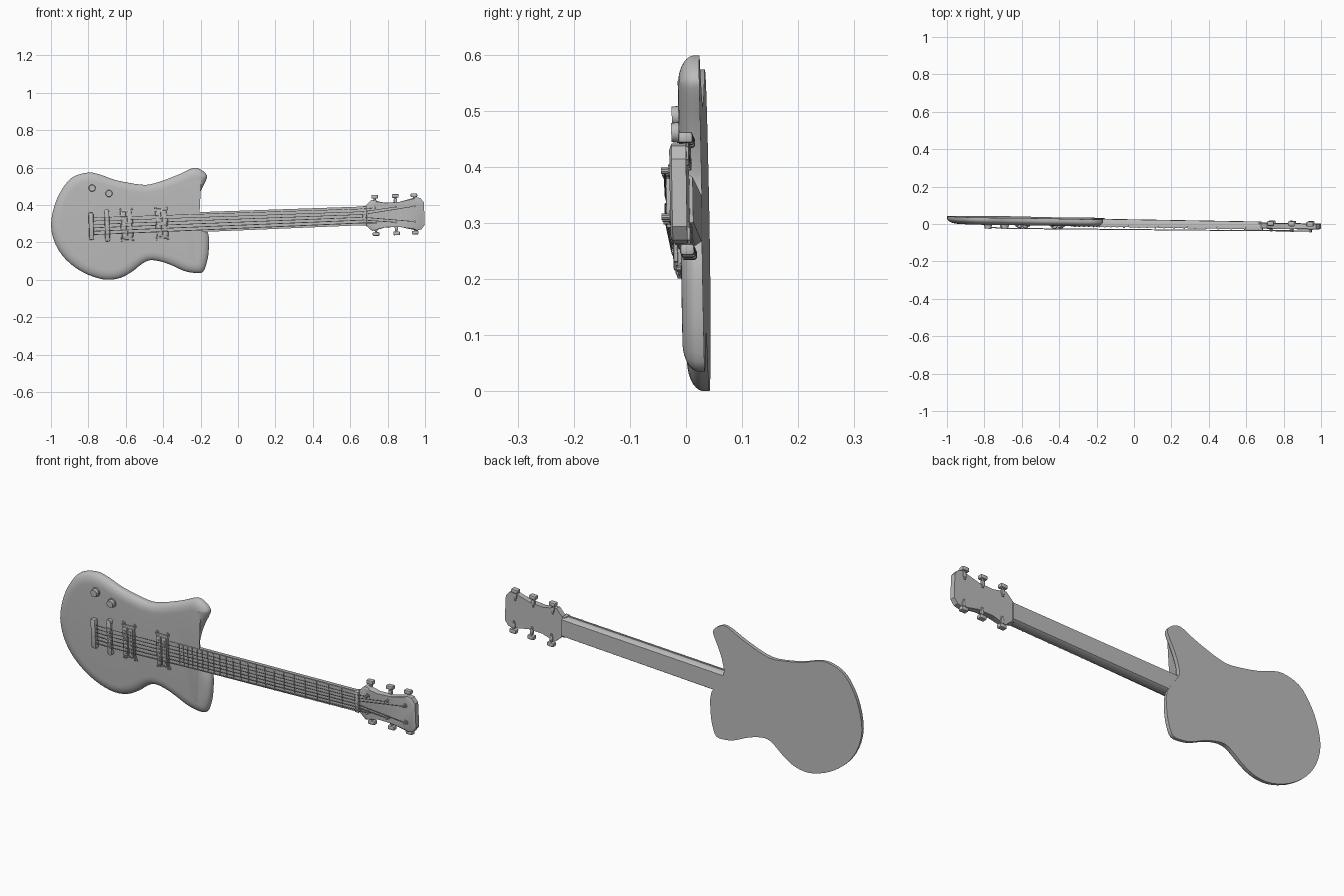
import bpy, bmesh, math
from mathutils import Matrix, Vector

cube = bpy.data.objects.get("Cube")
if cube:
    bpy.data.objects.remove(cube)

grey = bpy.data.materials.new("plain grey")
grey.use_nodes = True
grey.diffuse_color = (0.5, 0.5, 0.5, 1)
grey.node_tree.nodes["Principled BSDF"].inputs["Base Color"].default_value = grey.diffuse_color

# Frames: local (along, across, height above the back) to the leaning world pose
BODY = Matrix(((1, 0, 0, 0), (-.0165, -.0175, -1, .0306), (0, 1, 0, 0), (0, 0, 0, 1)))
NECK = BODY @ Matrix.Translation((0, .316, 0)) @ Matrix.Rotation(.038, 4, "Z")


def finish(bm, name, frame=NECK, angle=35):
    bmesh.ops.recalc_face_normals(bm, faces=bm.faces)
    mesh = bpy.data.meshes.new(name)
    bm.to_mesh(mesh)
    bm.free()
    mesh.transform(frame)
    mesh.materials.append(grey)
    obj = bpy.data.objects.new(name, mesh)
    bpy.context.collection.objects.link(obj)
    bpy.ops.object.select_all(action="DESELECT")
    obj.select_set(True)
    bpy.context.view_layer.objects.active = obj
    bpy.ops.object.shade_smooth_by_angle(angle=math.radians(angle))
    return obj


def box(bm, center, size, bevel=0):
    mat = Matrix.Translation(center) @ Matrix.Diagonal((*size, 1))
    verts = bmesh.ops.create_cube(bm, size=1, matrix=mat)["verts"]
    if bevel:
        edges = list({e for v in verts for e in v.link_edges})
        bmesh.ops.bevel(bm, geom=edges, offset=bevel, segments=2, affect="EDGES", profile=.5)


def rod(bm, a, b, r, r_end=None, sides=10):
    a, b = Vector(a), Vector(b)
    turn = (b - a).to_track_quat("Z", "Y").to_matrix().to_4x4()
    bmesh.ops.create_cone(bm, cap_ends=True, segments=sides, radius1=r,
                          radius2=r if r_end is None else r_end, depth=(b - a).length,
                          matrix=Matrix.Translation((a + b) / 2) @ turn)


def loft(bm, rings):
    loops = [[bm.verts.new(p) for p in ring] for ring in rings]
    n = len(loops[0])
    for low, high in zip(loops, loops[1:]):
        for i in range(n):
            j = (i + 1) % n
            bm.faces.new((low[i], low[j], high[j], high[i]))
    bm.faces.new(loops[0])
    bm.faces.new(loops[-1])


def smooth_outline(points, steps):
    pts, out = [Vector(p) for p in points], []
    for i, b in enumerate(pts):
        a, c, d = pts[i - 1], pts[(i + 1) % len(pts)], pts[(i + 2) % len(pts)]
        for k in range(steps):
            t = k / steps
            out.append(b + (c - a) * t / 2 + (2 * a - 5 * b + 4 * c - d) * t * t / 2
                       + (3 * b - a - 3 * c + d) * t ** 3 / 2)
    return out


def inset(ring, dist):
    n, moved = len(ring), []
    for i, p in enumerate(ring):
        d = (ring[(i + 1) % n] - ring[i - 1]).normalized()
        moved.append(p + Vector((d.y, -d.x)) * dist)
    return [moved[i] * .6 + (moved[i - 1] + moved[(i + 1) % n]) * .2 for i in range(n)]


# Body: flat back, upright rim, rounded front edge
outline = [(-1, .29), (-.98, .4), (-.94, .485), (-.885, .548), (-.8, .573), (-.73, .56),
           (-.655, .533), (-.516, .508), (-.446, .516), (-.366, .543), (-.3, .57),
           (-.238, .598), (-.195, .587), (-.166, .558), (-.172, .53), (-.2, .473),
           (-.222, .41), (-.225, .35), (-.16, .25), (-.157, .152), (-.168, .088),
           (-.19, .04), (-.238, .037), (-.29, .048), (-.356, .078), (-.42, .099),
           (-.473, .104), (-.516, .083), (-.564, .045), (-.628, .01), (-.7, 0),
           (-.773, .016), (-.848, .051), (-.922, .11), (-.976, .19)]
ring = smooth_outline(outline, 3)
rings = [[(p.x, p.y, 0) for p in ring]]
STEPS, ROUND = 7, .048
for k in range(STEPS + 1):
    t, prev = (math.pi / 2 * max(s, 0) / STEPS for s in (k, k - 1))
    if k:
        ring = inset(ring, ROUND * (math.cos(prev) - math.cos(t)))
    rings.append([(p.x, p.y, .012 + .027 * math.sin(t)) for p in ring])
bm = bmesh.new()
loft(bm, rings)
finish(bm, "body", BODY, 40)

# Neck with chamfered back, and the fretboard on top
bm = bmesh.new()
loft(bm, [[(u, s * h * f, w) for s, f, w in
           ((-1, .85, .001), (1, .85, .001), (1, 1, .012), (1, 1, .035), (-1, 1, .035), (-1, 1, .012))]
          for u, h in ((-.25, .05), (.68, .047))])
finish(bm, "neck")
bm = bmesh.new()
loft(bm, [[(u, s * h, w) for s, w in ((-1, .034), (1, .034), (1, .042), (-1, .042))]
          for u, h in ((-.37, .054), (.67, .05))])
finish(bm, "fretboard")

NUT, SADDLE = .67, -.7
bm = bmesh.new()
for n in range(1, 23):
    u = NUT - (NUT - SADDLE) * (1 - 2 ** (-n / 12))
    box(bm, (u, 0, .043), (.005, .101, .005))
finish(bm, "frets")
bm = bmesh.new()
box(bm, (.678, 0, .03), (.022, .103, .038), .003)
finish(bm, "nut")

# Headstock: waisted plate with a slightly narrower front
half = [(.68, .05), (.715, .083), (.74, .078), (.785, .066), (.865, .067), (.955, .089), (.978, .084), (.997, .06)]
head = [Vector(p) for p in half] + [Vector((u, -v)) for u, v in reversed(half)]
bm = bmesh.new()
loft(bm, [[(p.x, p.y, w) for p in head] for w in (.007, .033)]
     + [[(p.x, p.y, .037) for p in inset(head, .004)]])
finish(bm, "headstock", angle=25)

# Tuners: post, collar, shaft and key for each string
posts = [(u, s * .041) for s in (-1, 1) for u in (.735, .845, .945)]
bm, keys = bmesh.new(), bmesh.new()
for u, v in posts:
    s = math.copysign(1, v)
    rod(bm, (u, v, .03), (u, v, .04), .011)
    rod(bm, (u, v, .03), (u, v, .053), .006)
    rod(keys, (u, s * .05, .008), (u, s * .1, .008), .006)
    box(keys, (u, s * .072, .008), (.018, .024, .012), .003)
    box(keys, (u, s * .1, .008), (.036, .02, .026), .005)
finish(bm, "tuner_posts")
finish(keys, "tuner_keys")

# Pickups: frame, two coils, pole screws, and corner lugs with screws
for name, u in (("bridge_pickup", -.595), ("neck_pickup", -.408)):
    bm = bmesh.new()
    box(bm, (u, 0, .042), (.066, .16, .012), .003)
    for side in (-1, 1):
        box(bm, (u + side * .015, 0, .049), (.024, .142, .012), .003)
        for k in range(6):
            v = (k - 2.5) * .021
            rod(bm, (u + side * .015, v, .05), (u + side * .015, v, .058), .006)
        for end in (-1, 1):
            lug = (u + side * .03, end * .083)
            rod(bm, (*lug, .036), (*lug, .043), .011)
            rod(bm, (*lug, .04), (*lug, .05), .006, .004)
    finish(bm, name)

# Tailpiece and bridge bars
bm = bmesh.new()
box(bm, (-.785, 0, .049), (.026, .145, .026), .006)
finish(bm, "tailpiece")
bm = bmesh.new()
for s in (-1, 1):
    rod(bm, (SADDLE, s * .075, .036), (SADDLE, s * .075, .054), .014, sides=16)
box(bm, (SADDLE, 0, .049), (.026, .17, .016), .006)
for k in range(6):
    box(bm, (SADDLE, (k - 2.5) * .018, .056), (.016, .01, .008))
finish(bm, "bridge")

# Control knobs
bm = bmesh.new()
for x, z in ((-.78, .49), (-.69, .461)):
    rod(bm, (x, z, .036), (x, z, .045), .022, sides=20)
    rod(bm, (x, z, .044), (x, z, .06), .019, .017, sides=20)
finish(bm, "control_knobs", BODY)

# Strings from tailpiece over bridge and nut to the posts
bm = bmesh.new()
targets = posts[:3] + posts[:2:-1]
for k, (pu, pv) in enumerate(targets):
    c = k - 2.5
    path = [(-.785, c * .018, .055), (SADDLE, c * .018, .061), (NUT, c * .015, .05), (pu, pv, .046)]
    for a, b in zip(path, path[1:]):
        rod(bm, a, b, .0024 - k * .0002, sides=6)
finish(bm, "strings")
